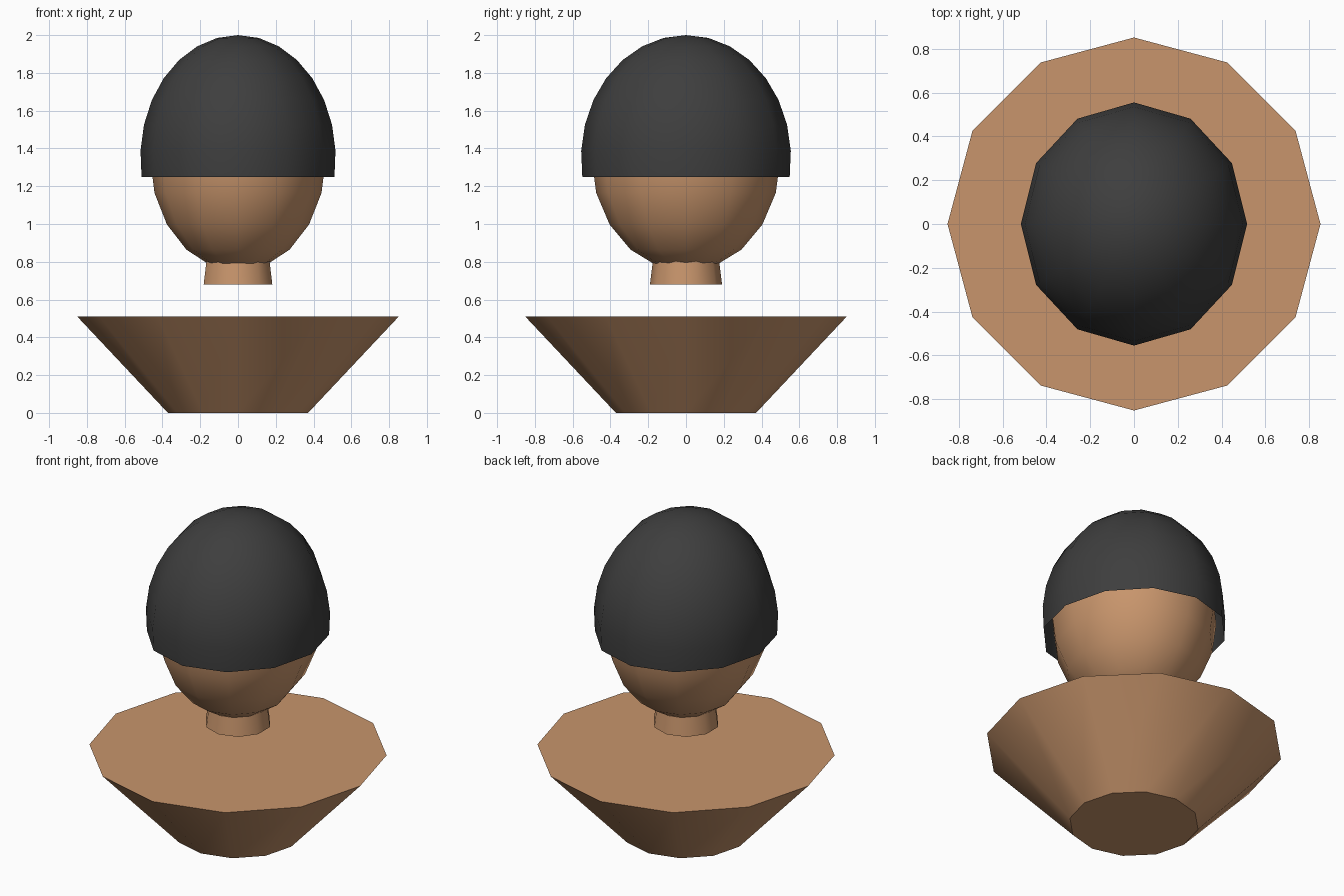
import bpy
import math

if "Cube" in bpy.data.objects:
    bpy.data.objects.remove(bpy.data.objects["Cube"])


def material(name, rgb):
    m = bpy.data.materials.new(name)
    m.diffuse_color = (*rgb, 1.0)
    m.use_nodes = True
    m.node_tree.nodes["Principled BSDF"].inputs["Base Color"].default_value = m.diffuse_color
    return m


skin = material("tan skin", (0.578, 0.301, 0.150))
dark = material("charcoal hair", (0.048, 0.048, 0.048))


def lathe(name, profile, sides, mat, y_scale=1.0, cap_bottom=False, cap_top=False):
    """Spin (radius, z) rings, bottom to top, with a vertex on the y axis."""
    verts, faces, rings = [], [], []
    for r, z in profile:
        start = len(verts)
        if r < 1e-5:
            verts.append((0, 0, z))
            rings.append([start] * sides)
            continue
        for i in range(sides):
            a = math.pi / 2 + 2 * math.pi * i / sides
            verts.append((r * math.cos(a), r * y_scale * math.sin(a), z))
        rings.append(list(range(start, start + sides)))
    for low, high in zip(rings, rings[1:]):
        for i in range(sides):
            j = (i + 1) % sides
            corners = [low[i], low[j], high[j], high[i]]
            faces.append(list(dict.fromkeys(corners)))
    if cap_bottom:
        faces.append(rings[0][::-1])
    if cap_top:
        faces.append(rings[-1])
    mesh = bpy.data.meshes.new(name)
    mesh.from_pydata(verts, [], faces)
    mesh.materials.append(mat)
    mesh.update()
    obj = bpy.data.objects.new(name, mesh)
    bpy.context.collection.objects.link(obj)
    bpy.ops.object.select_all(action='DESELECT')
    obj.select_set(True)
    bpy.context.view_layer.objects.active = obj
    bpy.ops.object.shade_smooth_by_angle(angle=math.radians(40))
    return obj


def dome(radius, height, centre, sweep, rings):
    """Ellipse profile running from 'sweep' degrees off the top pole up to the pole."""
    points = []
    for k in range(rings, -1, -1):
        t = math.radians(sweep) * k / rings
        points.append((radius * math.sin(t), centre + height * math.cos(t)))
    return points


# Flared torso
lathe("torso", [(0.371, 0), (0.851, 0.51)], 12, skin, cap_bottom=True, cap_top=True)

# Short tapered neck, floating above the torso and running into the head
lathe("neck", [(0.191, 0.68), (0.166, 0.88)], 10, skin, cap_bottom=True, cap_top=True)

# Egg shaped head
lathe("head", dome(0.465, 0.60, 1.35, 180, 10), 12, skin, y_scale=1.075)

# Open shell of hair over the head
lathe("hair", dome(0.517, 0.65, 1.35, 99, 8), 12, dark, y_scale=1.075)
